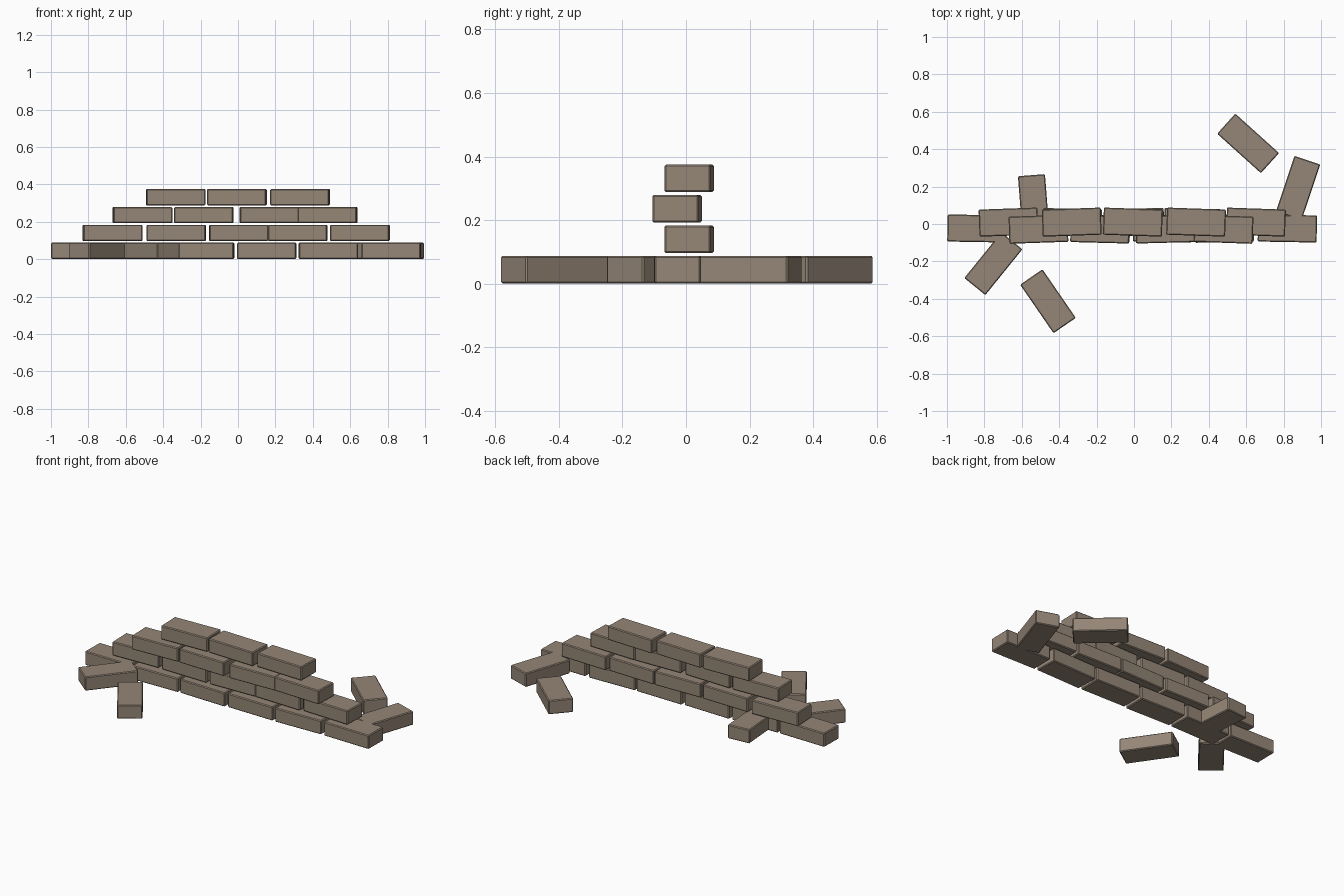
import bpy
import math

cube = bpy.data.objects.get("Cube")
if cube:
    bpy.data.objects.remove(cube, do_unlink=True)

LENGTH, DEPTH, HEIGHT = 0.315, 0.145, 0.087
PITCH = 0.0957

# Weathered brick colour
clay = bpy.data.materials.new("brown_grey_brick")
clay.use_nodes = True
colour = (0.30, 0.24, 0.185, 1)
clay.diffuse_color = colour
bsdf = next(n for n in clay.node_tree.nodes if n.type == "BSDF_PRINCIPLED")
bsdf.inputs["Base Color"].default_value = colour
bsdf.inputs["Roughness"].default_value = 0.9


def brick(name, x, y, course, angle):
    """One brick with softly chamfered edges, resting on the given course."""
    z = 0.001 + HEIGHT / 2 + course * PITCH
    bpy.ops.mesh.primitive_cube_add(size=1, location=(x, y, z))
    obj = bpy.context.object
    obj.name = name
    obj.scale = (LENGTH, DEPTH, HEIGHT)
    bpy.ops.object.transform_apply(location=False, rotation=False, scale=True)
    obj.rotation_euler.z = math.radians(angle)
    bevel = obj.modifiers.new("chamfer", "BEVEL")
    bevel.width = 0.005
    bevel.segments = 1
    obj.data.materials.append(clay)


# Wall courses: depth offset, then (x, turn) for each brick
courses = [
    (-0.024, [(-0.84, -1), (-0.51, 1), (-0.179, -1.5), (0.153, -1), (0.483, 1.5), (0.82, -1)]),
    (0.01, [(-0.671, 2), (-0.33, -1), (0.003, 1.5), (0.32, -1.5), (0.652, -2)]),
    (-0.028, [(-0.511, 2), (-0.182, -1.5), (0.167, 1.5), (0.479, -2)]),
    (0.01, [(-0.333, 2), (-0.006, -2), (0.332, -2)]),
]
for row, (y, bricks) in enumerate(courses):
    for i, (x, turn) in enumerate(bricks):
        brick(f"wall_brick_{row + 1}_{i + 1}", x, y, row, turn)

# Fallen bricks lying on the ground
fallen = [
    (0.61, 0.431, -42), (0.877, 0.192, 71.5), (-0.536, 0.104, 94.5),
    (-0.752, -0.212, 51), (-0.46, -0.413, -55.5),
]
for i, (x, y, turn) in enumerate(fallen):
    brick(f"fallen_brick_{i + 1}", x, y, 0, turn)
